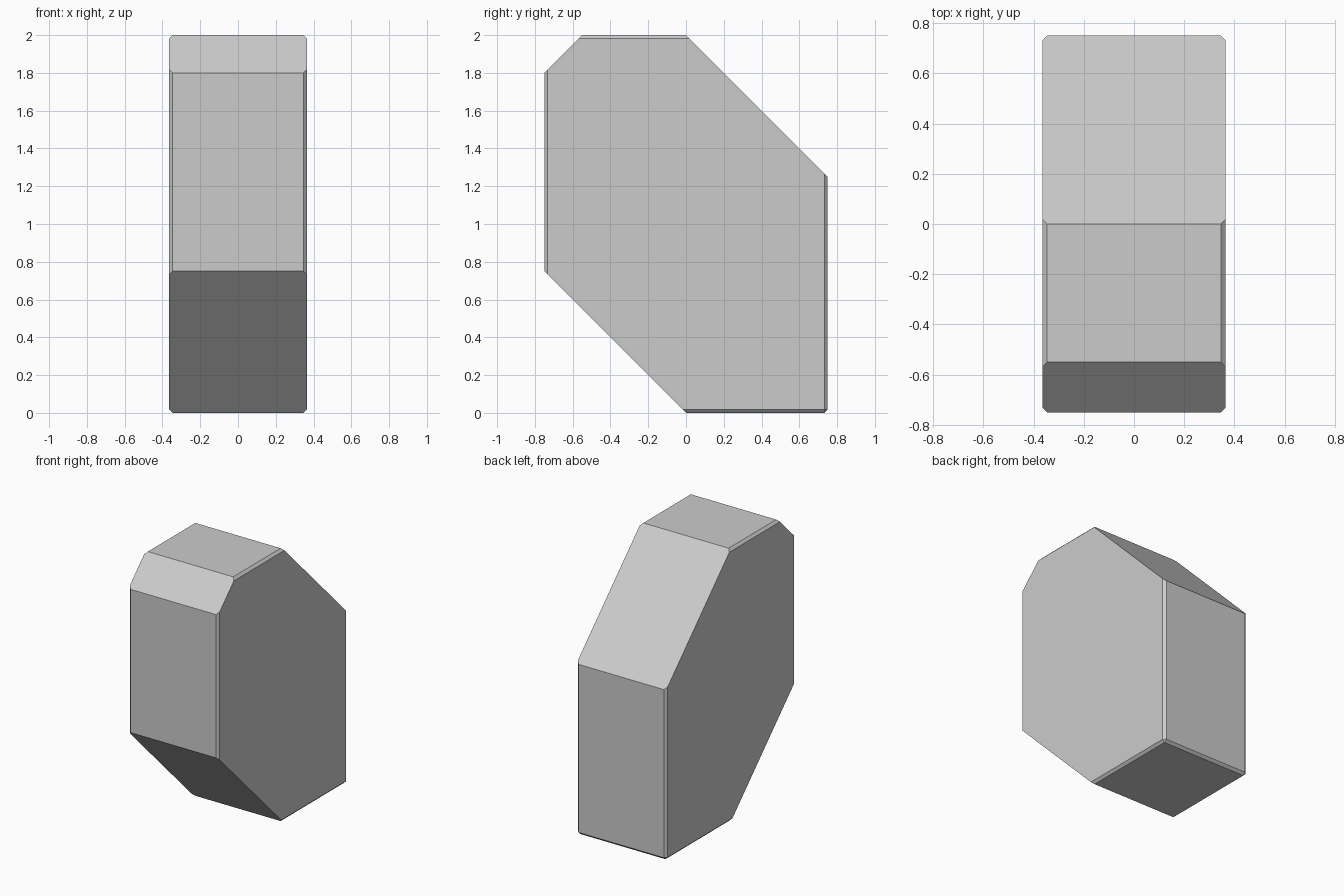
import bpy, bmesh
from mathutils import Matrix

if "Cube" in bpy.data.objects:
    bpy.data.objects.remove(bpy.data.objects["Cube"])

bm = bmesh.new()

# Tall block with finely chamfered edges
bmesh.ops.create_cube(bm, size=1, matrix=Matrix.Translation((0, 0, 1)) @ Matrix.Diagonal((0.728, 1.5, 2, 1)))
bmesh.ops.bevel(bm, geom=bm.edges[:], offset=0.018, segments=1, affect='EDGES')

# Slanted cuts: front bottom, front top, back top (point on plane, outward normal)
cuts = [((0, 0, 0), (0, -1, -1)),
        ((0, -0.55, 2), (0, -1, 1)),
        ((0, 0, 2), (0, 1, 1))]
for co, no in cuts:
    res = bmesh.ops.bisect_plane(bm, geom=bm.verts[:] + bm.edges[:] + bm.faces[:],
                                 plane_co=co, plane_no=no, clear_outer=True)
    rim = [e for e in res['geom_cut'] if isinstance(e, bmesh.types.BMEdge)]
    bmesh.ops.contextual_create(bm, geom=rim)

bmesh.ops.recalc_face_normals(bm, faces=bm.faces[:])
mesh = bpy.data.meshes.new("cut_block")
bm.to_mesh(mesh)
bm.free()
bpy.context.collection.objects.link(bpy.data.objects.new("cut_block", mesh))
